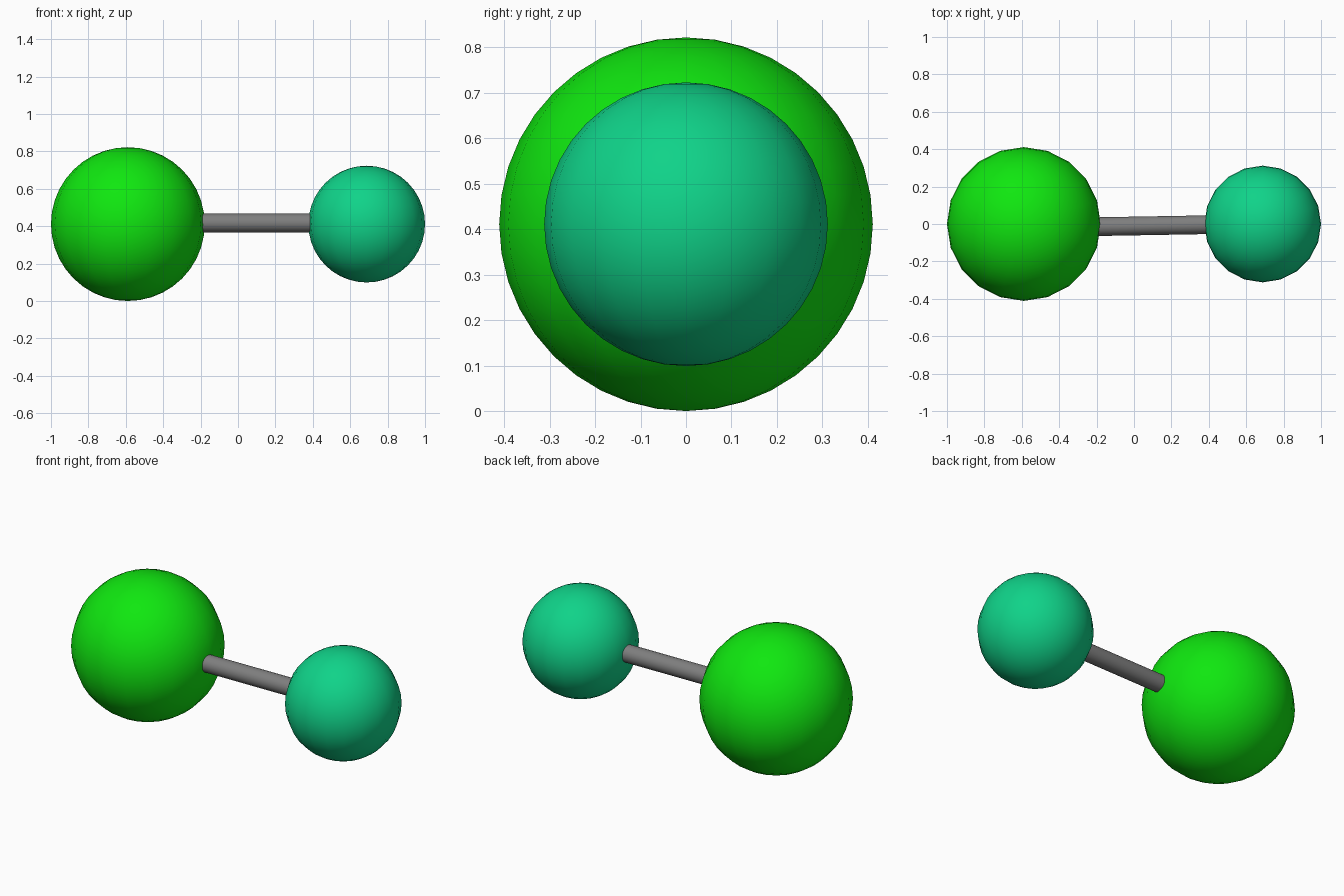
import bpy
from mathutils import Vector

if "Cube" in bpy.data.objects:
    bpy.data.objects.remove(bpy.data.objects["Cube"])

Z = 0.411


def finish(obj, name, color):
    obj.name = name
    bpy.ops.object.shade_smooth_by_angle()
    mat = bpy.data.materials.new(name + "_color")
    mat.diffuse_color = (*color, 1)
    mat.use_nodes = True
    mat.node_tree.nodes["Principled BSDF"].inputs["Base Color"].default_value = mat.diffuse_color
    obj.data.materials.append(mat)


def ball(name, x, radius, color):
    bpy.ops.mesh.primitive_uv_sphere_add(segments=20, ring_count=20,
                                         radius=radius, location=(x, 0, Z))
    finish(bpy.context.object, name, color)


def rod(name, start, end, radius, color):
    a, b = Vector(start), Vector(end)
    d = b - a
    bpy.ops.mesh.primitive_cylinder_add(
        vertices=32, radius=radius, depth=d.length, location=(a + b) / 2,
        rotation=d.to_track_quat('Z', 'Y').to_euler())
    finish(bpy.context.object, name, color)


# Two balls of different size
ball("large_ball", -0.589, 0.411, (0.005, 0.8, 0.005))
ball("small_ball", 0.688, 0.312, (0.005, 0.65, 0.25))

# Slightly skewed connecting rod, ends sunk into the balls
rod("connecting_rod", (-0.30, -0.016, 0.417), (0.50, -0.002, 0.417), 0.05,
    (0.21, 0.21, 0.21))
